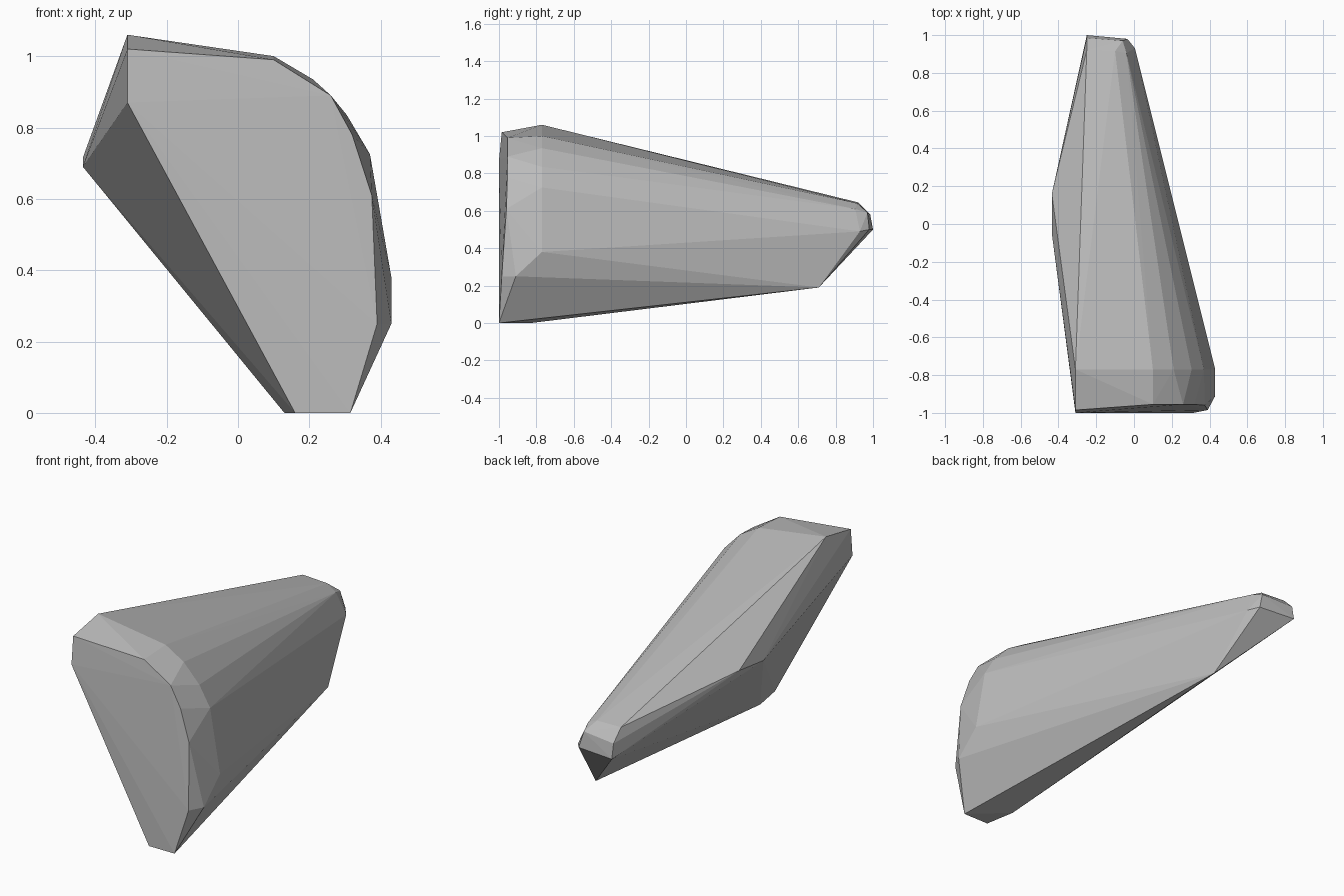
import bpy
import bmesh
import math

cube = bpy.data.objects.get("Cube")
if cube:
    bpy.data.objects.remove(cube, do_unlink=True)

# Stone colour
stone = bpy.data.materials.new("stone grey")
grey = (0.5, 0.5, 0.5, 1)
stone.diffuse_color = grey
stone.use_nodes = True
stone.node_tree.nodes["Principled BSDF"].inputs["Base Color"].default_value = grey

# Corners of the broad front face
front_face = [(-.31, -.985, 1.02), (.1, -.955, .99), (.26, -.955, .89),
              (.32, -.955, .78), (.375, -.96, .61), (.39, -.985, .25),
              (.315, -1, 0), (.16, -1, 0), (-.31, -1, .87)]

# Shoulder behind the front face: (x, z) corners in one plane
shoulder = [(x, -.77, z) for x, z in [(-.31, 1.06), (.1, 1), (.21, .935),
            (.305, .835), (.37, .725), (.43, .38)]]

# Side bulges and underside keel
bulges = [(.43, -.91, .25), (-.435, .16, .715), (-.435, -.05, .69)]
keel = [(.13, -.83, 0), (.05, .71, .19)]

# Narrow back tip
back_tip = [(-.25, .92, .645), (-.1, .915, .64), (-.04, .905, .61),
            (.01, .895, .49), (.005, .93, .49), (-.25, .985, .58),
            (-.06, .97, .59), (-.035, .98, .5), (-.25, 1, .5)]

# Wrap the corners in a faceted hull and merge the flat facets
bm = bmesh.new()
for corner in front_face + shoulder + bulges + keel + back_tip:
    bm.verts.new(corner)
hull = bmesh.ops.convex_hull(bm, input=bm.verts)
loose = {g for g in hull["geom_interior"] + hull["geom_unused"]
         if isinstance(g, bmesh.types.BMVert)}
bmesh.ops.delete(bm, geom=list(loose), context="VERTS")
bmesh.ops.dissolve_limit(bm, angle_limit=math.radians(1),
                         verts=bm.verts, edges=bm.edges)
bmesh.ops.recalc_face_normals(bm, faces=bm.faces)

mesh = bpy.data.meshes.new("rock")
bm.to_mesh(mesh)
bm.free()
mesh.materials.append(stone)
rock = bpy.data.objects.new("rock", mesh)
bpy.context.collection.objects.link(rock)
